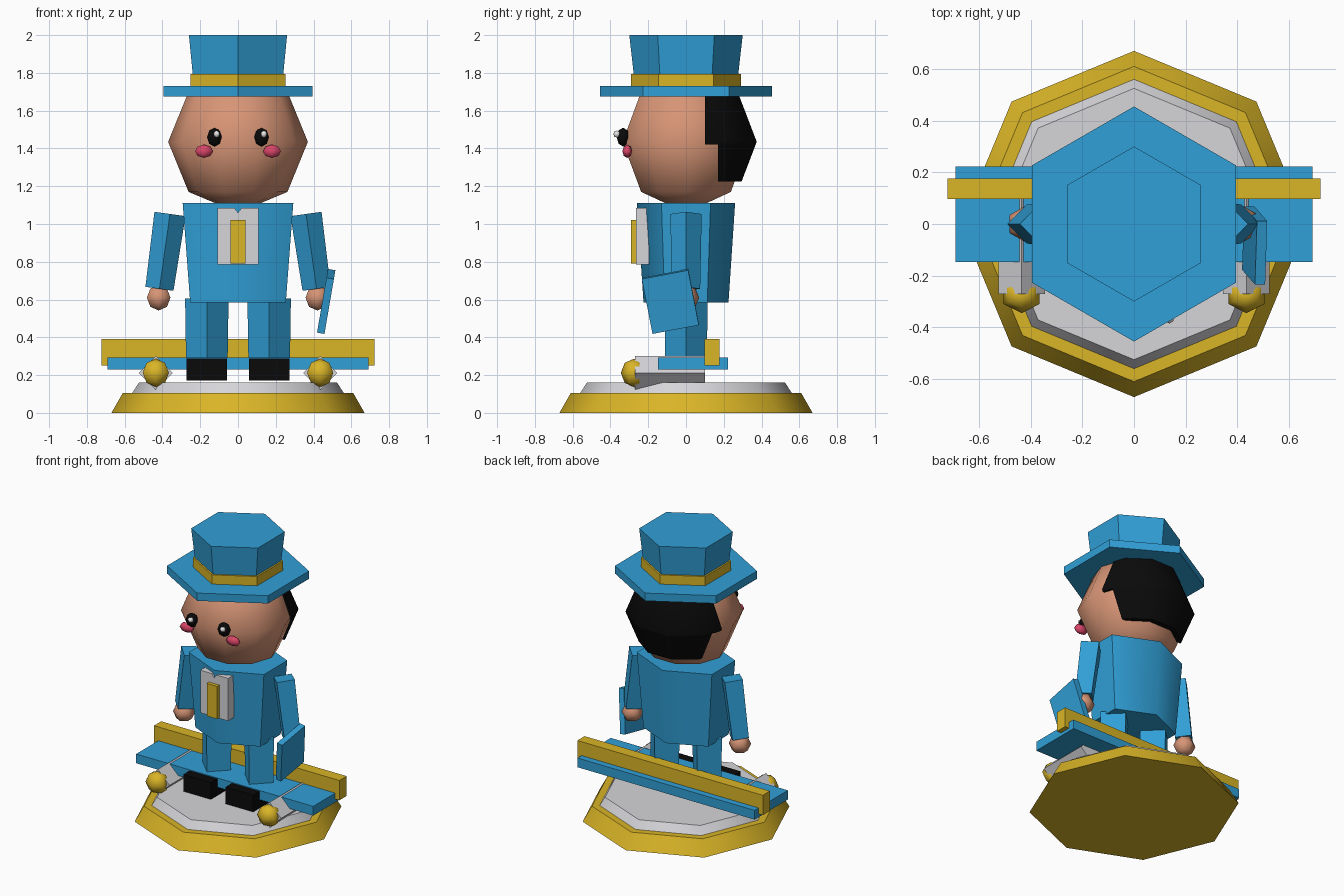
import bpy, bmesh, math
from mathutils import Matrix, Euler, Vector

cube = bpy.data.objects.get("Cube")
if cube:
    bpy.data.objects.remove(cube, do_unlink=True)


def material(name, rgb):
    m = bpy.data.materials.new(name)
    m.use_nodes = True
    col = (*rgb, 1)
    m.diffuse_color = col
    m.node_tree.nodes["Principled BSDF"].inputs["Base Color"].default_value = col
    return m


BLUE = material("blue", (0.03, 0.35, 0.68))
GOLD = material("gold", (0.70, 0.46, 0.02))
PALE = material("pale_grey", (0.67, 0.67, 0.70))
SKIN = material("skin", (0.68, 0.30, 0.18))
BLACK = material("black", (0.003, 0.003, 0.003))
PINK = material("pink", (0.70, 0.06, 0.14))
WHITE = material("white", (0.85, 0.85, 0.85))


def finish(name, bm, mat, loc=(0, 0, 0), rot=(0, 0, 0), scale=(1, 1, 1), angle=50):
    """Place the mesh, give it a material and smooth its shallow edges."""
    bm.transform(Matrix.LocRotScale(Vector(loc), Euler(rot), Vector(scale)))
    bmesh.ops.recalc_face_normals(bm, faces=bm.faces)
    me = bpy.data.meshes.new(name)
    bm.to_mesh(me)
    bm.free()
    me.materials.append(mat)
    ob = bpy.data.objects.new(name, me)
    bpy.context.collection.objects.link(ob)
    bpy.ops.object.select_all(action="DESELECT")
    ob.select_set(True)
    bpy.context.view_layer.objects.active = ob
    bpy.ops.object.shade_smooth_by_angle(angle=math.radians(angle))
    return ob


def prism(name, mat, sides, r_low, r_high, height, loc, rot=(0, 0, 0), scale=(1, 1, 1)):
    bm = bmesh.new()
    bmesh.ops.create_cone(bm, cap_ends=True, segments=sides, radius1=r_low,
                          radius2=r_high, depth=height)
    return finish(name, bm, mat, loc, rot, scale)


def layer(name, mat, sides, r_low, r_high, z0, z1, x=0, y=0, scale=(1, 1, 1)):
    return prism(name, mat, sides, r_low, r_high, z1 - z0, (x, y, (z0 + z1) / 2), scale=scale)


def box(name, mat, size, loc, rot=(0, 0, 0)):
    bm = bmesh.new()
    bmesh.ops.create_cube(bm, size=1)
    bmesh.ops.scale(bm, vec=size, verts=bm.verts)
    return finish(name, bm, mat, loc, rot)


def ball(name, mat, radii, loc, segs=6, rings=4, rot=(0, 0, 0)):
    bm = bmesh.new()
    bmesh.ops.create_uvsphere(bm, u_segments=segs, v_segments=rings, radius=1)
    bm.transform(Euler(rot).to_matrix().to_4x4())
    return finish(name, bm, mat, loc, scale=radii, angle=89)


# Stand
layer("base_rim", GOLD, 8, 0.67, 0.61, 0, 0.105)
layer("base_plate", PALE, 8, 0.56, 0.525, 0.105, 0.16)

# Flying board
box("wing", BLUE, (1.38, 0.37, 0.065), (0, 0.037, 0.262))
box("wing_bar", GOLD, (1.445, 0.08, 0.14), (0, 0.137, 0.322))

# Body
layer("torso", BLUE, 6, 0.225, 0.26, 0.585, 1.11, scale=(1.3, 1, 1))
box("shirt_stripe", GOLD, (0.08, 0.04, 0.23), (0, -0.27, 0.905))

# Shirt front with a notched collar
bm = bmesh.new()
outline = [(-0.108, 0.785), (0.108, 0.785), (0.108, 1.085), (0.02, 1.085),
           (0, 1.06), (-0.02, 1.085), (-0.108, 1.085)]
face = bm.faces.new([bm.verts.new((x, -0.265, z)) for x, z in outline])
side = bmesh.ops.extrude_face_region(bm, geom=[face])["geom"]
bmesh.ops.translate(bm, vec=(0, 0.068, 0),
                    verts=[v for v in side if isinstance(v, bmesh.types.BMVert)])
finish("shirt_front", bm, PALE, angle=30)

# Paired parts
for s, tag in ((1, "left"), (-1, "right")):
    layer(tag + "_leg", BLUE, 4, 0.11, 0.115, 0.27, 0.605, x=s * 0.165)
    box(tag + "_shoe", BLACK, (0.215, 0.24, 0.118), (s * 0.165, -0.1, 0.23))
    prism(tag + "_arm", BLUE, 4, 0.075, 0.083, 0.4, (s * 0.388, 0, 0.855),
          rot=(0, -s * 0.14, 0))
    ball(tag + "_hand", SKIN, (0.072, 0.07, 0.068), (s * 0.42, 0, 0.61))
    prism(tag + "_thruster", PALE, 4, 0.09, 0.09, 0.37, (s * 0.435, -0.085, 0.212),
          rot=(math.pi / 2, 0, 0))
    ball(tag + "_thruster_nose", GOLD, (0.08, 0.07, 0.075), (s * 0.435, -0.275, 0.212))
    ball(tag + "_eye", BLACK, (0.045, 0.034, 0.05), (s * 0.125, -0.333, 1.46))
    ball(tag + "_eye_glint", WHITE, (0.019, 0.019, 0.019), (s * 0.125 + 0.012, -0.366, 1.476))
    ball(tag + "_cheek", PINK, (0.055, 0.026, 0.035), (s * 0.18, -0.311, 1.385))

# Shield held at the left hand
box("shield", BLUE, (0.04, 0.25, 0.30), (0.467, -0.083, 0.59), rot=(0.19, 0.17, 0))

# Head, and hair cut from a larger shell in an upper and a lower piece
QUARTER = (0, 0, math.pi / 2)
ball("head", SKIN, (0.37, 0.353, 0.375), (0, 0, 1.435), segs=10, rot=QUARTER)
for name, y_min, z_min, z_max in (("hair_upper", 0.1, 1.42, 1.69),
                                  ("hair_lower", 0.17, 1.225, 1.42)):
    bm = bmesh.new()
    bmesh.ops.create_uvsphere(bm, u_segments=10, v_segments=4, radius=1)
    bm.transform(Matrix.LocRotScale(Vector((0, 0.015, 1.435)), None, Vector((0.378, 0.378, 0.39)))
                 @ Euler(QUARTER).to_matrix().to_4x4())
    for co, no in (((0, y_min, 0), (0, -1, 0)), ((0, 0, z_min), (0, 0, -1)),
                   ((0, 0, z_max), (0, 0, 1))):
        cut = bmesh.ops.bisect_plane(bm, geom=bm.verts[:] + bm.edges[:] + bm.faces[:],
                                     plane_co=co, plane_no=no, clear_outer=True)
        rim = [e for e in cut["geom_cut"] if isinstance(e, bmesh.types.BMEdge)]
        bmesh.ops.contextual_create(bm, geom=rim)
    finish(name, bm, BLACK)

# Hat
layer("hat_brim", BLUE, 6, 0.455, 0.455, 1.675, 1.73)
layer("hat_band", GOLD, 6, 0.29, 0.29, 1.73, 1.795)
layer("hat_crown", BLUE, 6, 0.272, 0.3, 1.75, 2.0)
